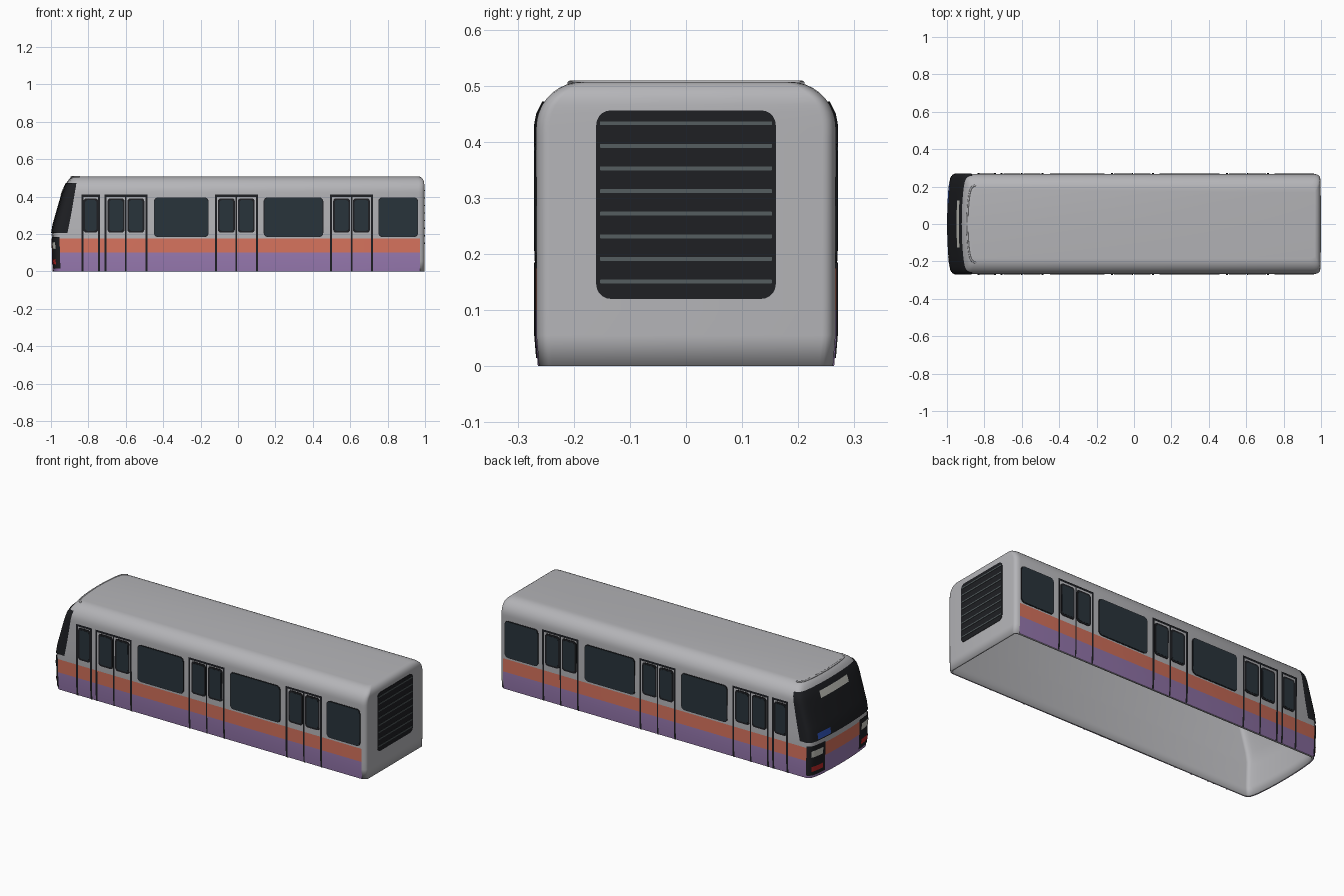
import bpy, bmesh, math

if "Cube" in bpy.data.objects:
    bpy.data.objects.remove(bpy.data.objects["Cube"])


def material(name, r, g, b):
    m = bpy.data.materials.new(name)
    m.diffuse_color = (r, g, b, 1)
    m.use_nodes = True
    m.node_tree.nodes["Principled BSDF"].inputs["Base Color"].default_value = m.diffuse_color
    return m


GREY = material("body_grey", .46, .46, .48)
ORANGE = material("orange", .67, .17, .11)
PURPLE = material("purple", .31, .19, .43)
BLACK = material("black", .013, .014, .017)
GLASS = material("glass", .022, .034, .044)
SLAT = material("slat", .09, .11, .115)
WHITE = material("lamp_white", .6, .6, .55)
RED = material("lamp_red", .5, .02, .02)
BLUE = material("indicator_blue", .03, .09, .5)


def lerp(table, v):
    for (a, p), (b, q) in zip(table, table[1:]):
        if v <= b:
            return p + (q - p) * (v - a) / (b - a)
    return table[-1][1]


# Body shape: half width, nose position and tail position by height; nose set-back across width
def half(z):
    if z > .425:
        return .185 + math.sqrt(max(0, .082 ** 2 - (z - .425) ** 2))
    return lerp([(0, .262), (.055, .2665), (.425, .267)], z)


def nose(z):
    return lerp([(0, -.990), (.2, -.996), (.25, -.988), (.32, -.968), (.41, -.942), (.45, -.928),
                 (.478, -.914), (.495, -.902), (.507, -.887)], z)


def tail(z):
    return lerp([(0, .996), (.475, .996), (.49, .991), (.5, .984), (.507, .97)], z)


def setback(t):
    return lerp([(0, 0), (.2, .0006), (.4, .0025), (.6, .006), (.75, .010), (.85, .0145),
                 (.91, .019), (.95, .0245), (.98, .032), (1, .045)], abs(t))


TS = [1, .98, .95, .91, .85, .75, .6, .4, .2]
TS = TS + [0] + [-t for t in reversed(TS)]


def nose_row(z, ts, e=0, side=None):
    w = half(z) + e
    row = [(nose(z) - e + setback(t), t * w, z) for t in ts]
    if side is not None:
        row = [(side, w, z)] + row + [(side, -w, z)]
    return row


def finish(name, bm, mat, mirror=False, smooth=True):
    me = bpy.data.meshes.new(name)
    bm.to_mesh(me)
    bm.free()
    ob = bpy.data.objects.new(name, me)
    bpy.context.collection.objects.link(ob)
    me.materials.append(mat)
    if smooth:
        bpy.context.view_layer.objects.active = ob
        ob.select_set(True)
        bpy.ops.object.shade_smooth_by_angle(angle=math.radians(35))
        ob.select_set(False)
    if mirror:
        mod = ob.modifiers.new("mirror", "MIRROR")
        mod.use_axis = (False, True, False)
        mod.use_mirror_merge = False
    return ob


def sheets(name, grids, mat, mirror=False):
    bm = bmesh.new()
    for rows in grids:
        vs = [[bm.verts.new(p) for p in row] for row in rows]
        for a, b in zip(vs, vs[1:]):
            for i in range(len(a) - 1):
                bm.faces.new((a[i], a[i + 1], b[i + 1], b[i]))
    return finish(name, bm, mat, mirror)


def steps(a, b, n):
    return [a + (b - a) * i / n for i in range(n + 1)]


# Side-wall strip that follows the lean of the lower wall
def wall_strip(x0, x1, z0, z1, e=.005):
    zs = [z0] + [z for z in (.055,) if z0 < z < z1] + [z1]
    return [[(x0, -half(z) - e, z), (x1, -half(z) - e, z)] for z in zs]


# Rounded plate: place(a, z, depth) maps the outline into space
def plate(name, a0, a1, z0, z1, r, e, place, mat, mirror=False):
    pts = []
    for cx, cz, s in ((a1 - r, z0 + r, -90), (a1 - r, z1 - r, 0), (a0 + r, z1 - r, 90), (a0 + r, z0 + r, 180)):
        for k in range(6):
            g = math.radians(s + 18 * k)
            pts.append((cx + r * math.cos(g), cz + r * math.sin(g)))
    bm = bmesh.new()
    top = [bm.verts.new(place(a, z, e)) for a, z in pts]
    low = [bm.verts.new(place(a, z, -.003)) for a, z in pts]
    bm.faces.new(top)
    for i in range(len(pts)):
        j = (i + 1) % len(pts)
        bm.faces.new((low[i], low[j], top[j], top[i]))
    return finish(name, bm, mat, mirror, smooth=False)


def on_side(a, z, d):
    return (a, -half(z) - d, z)


def on_tail(a, z, d):
    return (.996 + d, a, z)


# Hollow body shell, open underneath, lofted from horizontal outlines
bm = bmesh.new()
heights = [0, .055, .1, .175, .2, .25, .32, .41] + [.425 + .082 * math.sin(math.radians(a)) for a in range(0, 91, 10)]
loops = []
for z in heights:
    w, r = half(z), tail(z)
    corner = [(.03, 0), (.016, .003), (.006, .009), (.001, .017), (0, .024)]
    ring = nose_row(z, TS)
    ring += [(r - dx, -w + dy, z) for dx, dy in corner]
    ring += [(r - dx, w - dy, z) for dx, dy in reversed(corner)]
    loops.append([bm.verts.new(p) for p in ring])
for a, b in zip(loops, loops[1:]):
    for i in range(len(a)):
        j = (i + 1) % len(a)
        bm.faces.new((a[i], a[j], b[j], b[i]))
bm.faces.new(loops[-1])
shell = finish("body_shell", bm, GREY)
solid = shell.modifiers.new("thickness", "SOLIDIFY")
solid.thickness = .01
solid.offset = -1

# Roof lip over the windscreen
lip = bpy.data.curves.new("roof_lip", "CURVE")
lip.dimensions = "3D"
lip.bevel_depth = .005
lip.bevel_resolution = 2
spline = lip.splines.new("POLY")
path = nose_row(.504, TS)
spline.points.add(len(path) - 1)
for p, co in zip(spline.points, path):
    p.co = (co[0], co[1], co[2], 1)
lip.materials.append(GREY)
bpy.context.collection.objects.link(bpy.data.objects.new("roof_lip", lip))

# Colour bands round the nose and along both sides
sheets("purple_band", [[nose_row(z, TS, .002, .972) for z in (0, .055, .1)]], PURPLE)
sheets("orange_band", [[nose_row(z, TS, .002, .972) for z in (.1, .175)]], ORANGE)

# Wrap-round windscreen with destination panel and indicator
sheets("windscreen", [[nose_row(z, TS, .004, lerp([(.205, -.912), (.3, -.893), (.47, -.864)], z))
                       for z in (.205, .25, .285, .32, .365, .41, .43, .45, .472)]], BLACK)
sheets("destination_panel", [[nose_row(z, steps(.46, -.46, 8), .006) for z in (.405, .425, .442)]], WHITE)
sheets("indicator", [[nose_row(z, steps(.78, .4, 5), .006) for z in (.212, .245)]], BLUE)

# Corner lamp clusters
sheets("lamp_cluster", [[nose_row(z, [-.57, -.66] + TS[-6:], .004) for z in (.015, .055, .185)]], BLACK, True)
lamp_ts = [-.64, -.75, -.85, -.91, -.94]
sheets("head_lamp", [[nose_row(z, lamp_ts, .006) for z in (.12, .157)]], WHITE, True)
sheets("tail_lamp", [[nose_row(z, lamp_ts, .006) for z in (.038, .066)]], RED, True)


# Doors: dark frame lines and framed panes
def door(name, x0, x1, panes, middle=None):
    t = .011
    bars = [wall_strip(x0, x0 + t, 0, .41), wall_strip(x1 - t, x1, 0, .41), wall_strip(x0 + t, x1 - t, .398, .41)]
    if middle is not None:
        bars.append(wall_strip(middle - .004, middle + .004, 0, .398))
    sheets(name + "_frame", bars, BLACK, True)
    for a, b in panes:
        plate(name + "_pane_rim", a, b, .207, .391, .016, .003, on_side, BLACK, True)
        plate(name + "_pane", a + .009, b - .009, .217, .381, .012, .004, on_side, GLASS, True)


door("cab_door", -.837, -.737, [(-.826, -.748)])
for c in (-.599, -.009, .607):
    door("passenger_door", c - .115, c + .115, [(c - .098, c - .008), (c + .008, c + .098)], c)

# Large side windows
for a, b in ((-.45, -.157), (.137, .456), (.75, .963)):
    plate("window_rim", a, b, .184, .396, .022, .002, on_side, BLACK, True)
    plate("side_window", a + .004, b - .004, .188, .392, .019, .0035, on_side, GLASS, True)

# Tail grille with slats
plate("tail_grille", -.16, .16, .12, .456, .026, .002, on_tail, BLACK)
for i in range(8):
    z = .151 + .0403 * i
    plate("grille_slat", -.153, .153, z - .0035, z + .0035, .001, .004, on_tail, SLAT)
